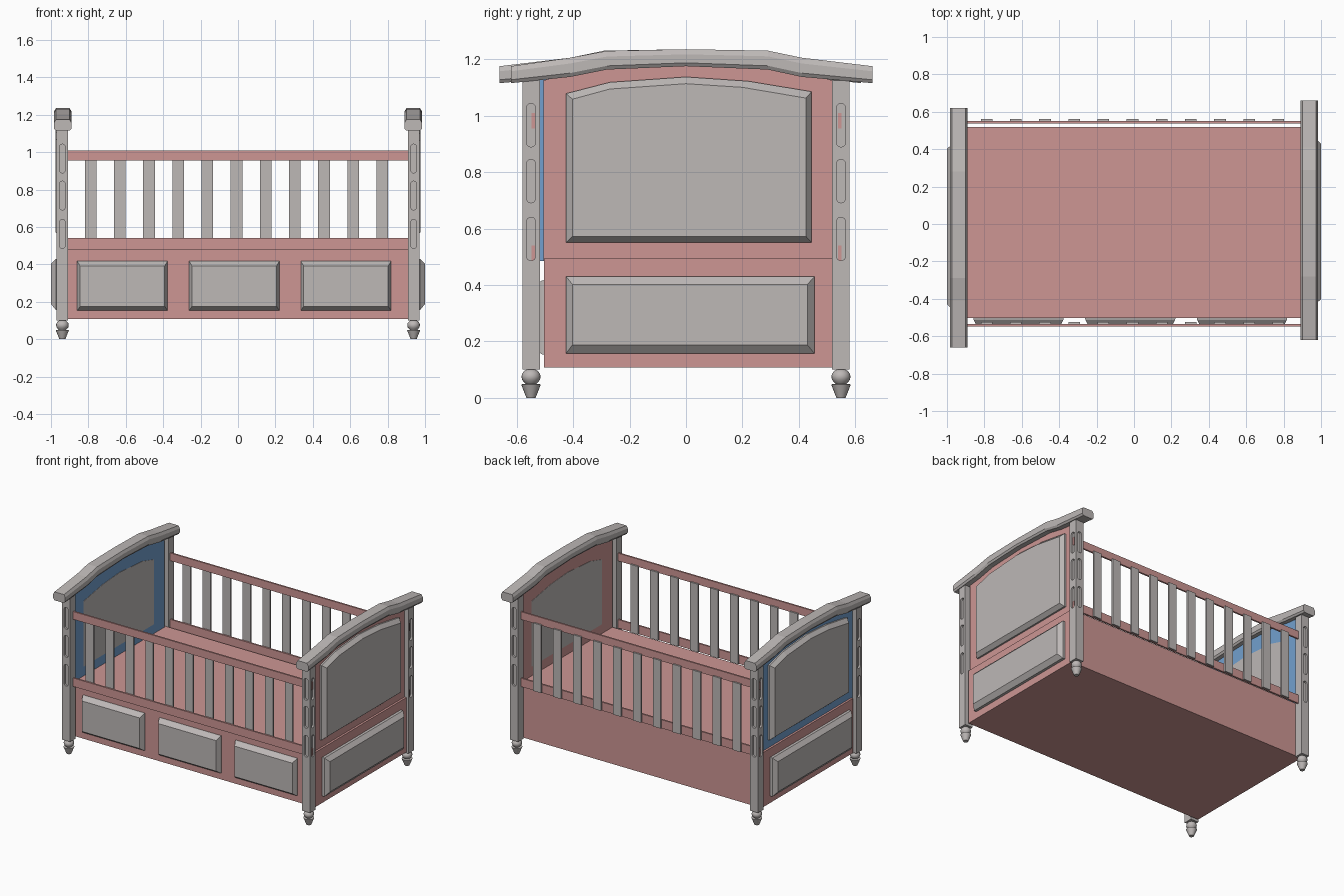
import bpy
import bmesh
from math import sin, cos, pi

cube = bpy.data.objects.get("Cube")
if cube:
    bpy.data.objects.remove(cube, do_unlink=True)


def material(name, rgb):
    m = bpy.data.materials.new(name)
    m.use_nodes = True
    m.diffuse_color = (*rgb, 1)
    m.node_tree.nodes["Principled BSDF"].inputs["Base Color"].default_value = (*rgb, 1)
    return m


GREY = material("warm_grey_paint", (0.51, 0.48, 0.47))
PINK = material("dusty_pink_paint", (0.61, 0.305, 0.295))
BLUE = material("soft_blue_paint", (0.17, 0.35, 0.62))


def add_loft(bm, rings):
    """Bridge equal-sized rings of points and cap both ends."""
    loops = [[bm.verts.new(p) for p in ring] for ring in rings]
    n = len(loops[0])
    for a, b in zip(loops, loops[1:]):
        for i in range(n):
            j = (i + 1) % n
            bm.faces.new((a[i], a[j], b[j], b[i]))
    bm.faces.new(loops[0][::-1])
    bm.faces.new(loops[-1])


def finish(name, bm, mat):
    bmesh.ops.recalc_face_normals(bm, faces=bm.faces)
    mesh = bpy.data.meshes.new(name)
    bm.to_mesh(mesh)
    bm.free()
    mesh.materials.append(mat)
    obj = bpy.data.objects.new(name, mesh)
    bpy.context.collection.objects.link(obj)
    return obj


def loft(name, rings, mat):
    bm = bmesh.new()
    add_loft(bm, rings)
    return finish(name, bm, mat)


def rect(a0, a1, b0, b1):
    return [(a0, b0), (a1, b0), (a1, b1), (a0, b1)]


def box(name, x, y, z, mat):
    base = rect(*x, *y)
    return loft(name, [[(a, b, h) for a, b in base] for h in z], mat)


# Corner posts with rounded recesses on both outer faces
POST_X, POST_Y, HALF = 0.939, 0.549, 0.031


def capsule(z, half_height, r, steps=8):
    pts = []
    for side in (1, -1):
        for k in range(steps + 1):
            a = pi * k / steps
            pts.append((side * r * cos(a), z + side * (half_height - r + r * sin(a))))
    return pts


def make_post(name, sx, sy):
    post = box(name, sorted((sx * (POST_X - HALF), sx * (POST_X + HALF))),
               sorted((sy * (POST_Y - HALF), sy * (POST_Y + HALF))), (0.1, 1.125), GREY)
    bm = bmesh.new()
    depths = (HALF - 0.014, HALF + 0.02)
    for z in (0.563, 0.768, 0.966):
        shape = capsule(z, 0.077, 0.016)
        add_loft(bm, [[(sx * (POST_X + d), sy * POST_Y + u, h) for u, h in shape] for d in depths])
        add_loft(bm, [[(sx * POST_X + u, sy * (POST_Y + d), h) for u, h in shape] for d in depths])
    cutter = finish("slot_cutter", bm, GREY)
    cutter.hide_render = True
    mod = post.modifiers.new("slots", "BOOLEAN")
    mod.operation = "DIFFERENCE"
    mod.solver = "EXACT"
    mod.object = cutter
    bpy.context.view_layer.objects.active = post
    bpy.ops.object.modifier_apply(modifier=mod.name)
    bpy.data.objects.remove(cutter, do_unlink=True)


# Turned feet: a tapered peg under a ball
FOOT = [(0.016, 0), (0.022, 0.015), (0.035, 0.048), (0.02, 0.05)]
FOOT += [(0.034 * sin(a), 0.075 - 0.029 * cos(a)) for a in [pi * k / 8 for k in range(2, 8)]]


def make_foot(name, sx, sy, sides=16):
    rings = [[(sx * POST_X + r * cos(2 * pi * i / sides),
               sy * POST_Y + r * sin(2 * pi * i / sides), z) for i in range(sides)]
             for r, z in FOOT]
    foot = loft(name, rings, GREY)
    bpy.ops.object.select_all(action="DESELECT")
    foot.select_set(True)
    bpy.context.view_layer.objects.active = foot
    bpy.ops.object.shade_smooth_by_angle(angle=0.7)


for sx, x_name in ((1, "left"), (-1, "right")):
    for sy, y_name in ((-1, "front"), (1, "back")):
        make_post(f"{y_name}_{x_name}_post", sx, sy)
        make_foot(f"{y_name}_{x_name}_foot", sx, sy)

# Solid base between the posts
box("base_box", (-0.955, 0.955), (-0.503, 0.519), (0.107, 0.493), PINK)

# Raised panels along the front of the base
for i, x in enumerate((-0.618, -0.02, 0.577)):
    rings = [[(x + u, y, z) for u, z in rect(-w, w, low, high)]
             for y, w, low, high in ((-0.5, 0.242, 0.153, 0.418), (-0.512, 0.24, 0.155, 0.415),
                                     (-0.54, 0.226, 0.176, 0.392))]
    loft(f"front_panel_{i + 1}", rings, GREY)

# Side rails and flat slats
for name, y, slat_y in (("front", (-0.547, -0.535), (-0.535, -0.524)),
                        ("back", (0.538, 0.55), (0.55, 0.561))):
    box(f"{name}_top_rail", (-0.961, 0.961), y, (0.955, 1.01), PINK)
    box(f"{name}_lower_rail", (-0.961, 0.961), y, (0.48, 0.54), PINK)
    for i in range(11):
        x = -0.788 + 0.156 * i
        box(f"{name}_slat_{i + 1}", (x - 0.031, x + 0.031), slat_y, (0.482, 0.963), GREY)

# End boards: the second end is the first turned half way round
ARCH = [(0.519, 1.125), (0.29, 1.172), (0, 1.188), (-0.27, 1.172), (-0.505, 1.125)]
PANEL_OUT = [(0.445, 1.085), (0.22, 1.122), (0, 1.137), (-0.27, 1.118), (-0.425, 1.078)]
PANEL_IN = [(0.425, 1.062), (0.2, 1.1), (0, 1.113), (-0.27, 1.094), (-0.402, 1.058)]
CROWN = [(-0.62, 1.115, 1.175), (-0.41, 1.137, 1.205), (-0.28, 1.163, 1.229), (0, 1.175, 1.235),
         (0.29, 1.163, 1.23), (0.41, 1.137, 1.205), (0.66, 1.115, 1.175)]
SECTION = [(-0.038, 0), (0.038, 0), (0.047, 0.2), (0.047, 0.7), (0.037, 1),
           (-0.037, 1), (-0.047, 0.7), (-0.047, 0.2)]


def arched(top, low):
    return [(top[-1][0], low), (top[0][0], low)] + top


for s, end, colour in ((1, "left", PINK), (-1, "right", BLUE)):
    def layer(x, shape):
        return [(s * x, s * y, z) for y, z in shape]

    board = arched(ARCH, 0.485)
    loft(f"{end}_end_board", [layer(0.928, board), layer(0.94, board)], colour)

    outer, inner = arched(PANEL_OUT, 0.55), arched(PANEL_IN, 0.572)
    loft(f"{end}_arched_panel",
         [layer(0.935, outer), layer(0.951, outer), layer(0.977, inner)], GREY)

    # Thin inner face of the arched panel
    plate = arched([(y * 0.95, z - 0.04) for y, z in PANEL_IN], 0.56)
    loft(f"{end}_inner_plate", [layer(0.926, plate), layer(0.93, plate)], GREY)

    # Raised panel on the lower end
    low_out, low_in = rect(-0.425, 0.455, 0.157, 0.43), rect(-0.402, 0.43, 0.188, 0.402)
    loft(f"{end}_lower_panel",
         [layer(0.95, low_out), layer(0.974, low_out), layer(1.0, low_in)], GREY)

    # Moulded crown following the arch
    rings = [[(s * (0.937 + u), s * y, low + f * (high - low)) for u, f in SECTION]
             for y, low, high in CROWN]
    loft(f"{end}_crown", rings, GREY)
